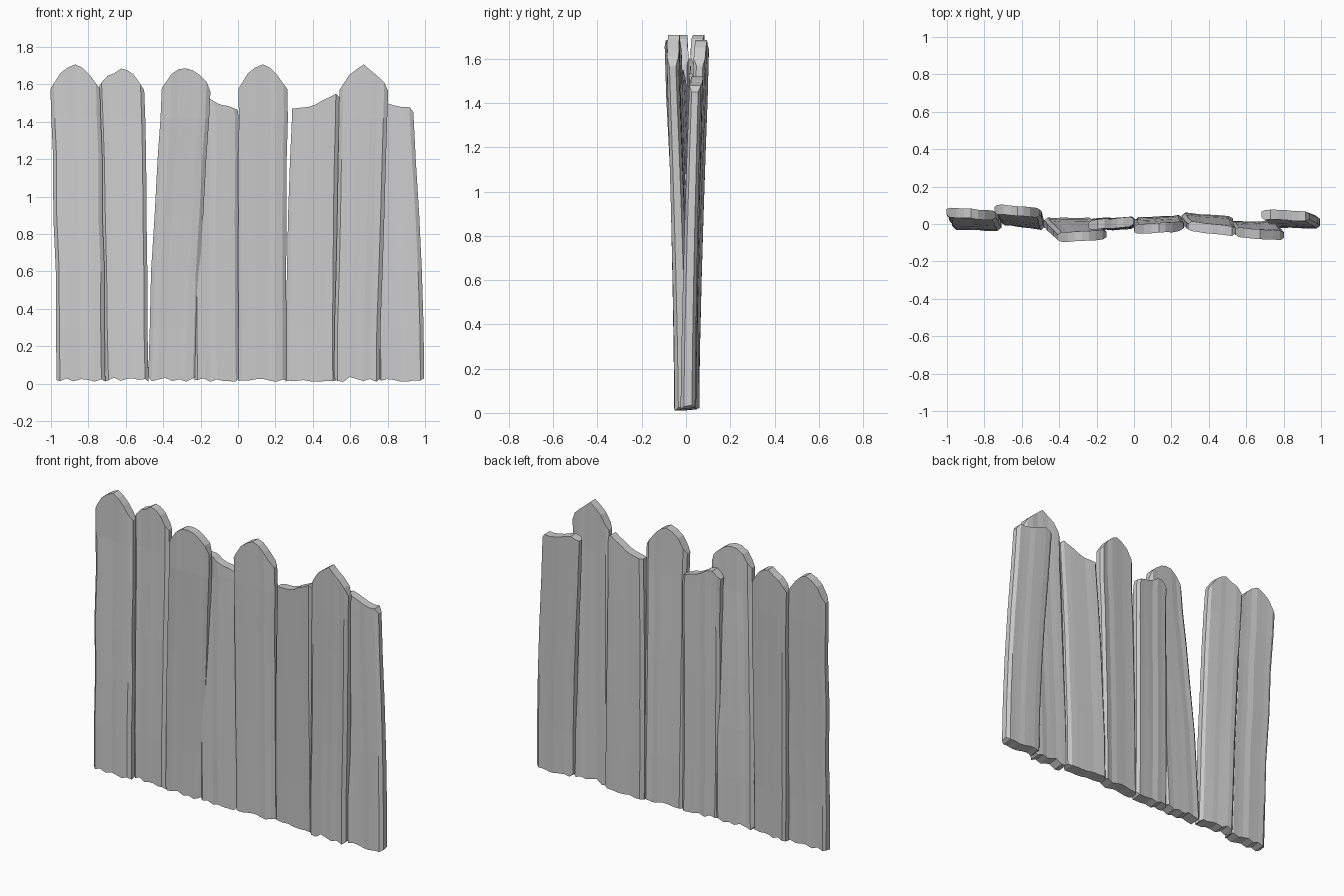
import bpy, bmesh, random

if "Cube" in bpy.data.objects:
    bpy.data.objects.remove(bpy.data.objects["Cube"])

random.seed(7)
US = [0, .07, .2, .35, .5, .64, .78, .92, 1]      # columns across a board
LEVELS = [.3, .6, .9, 1.2, 1.42]                  # rows between foot and head


def height(profile, u):
    """Read the height of a board head at fraction u of its width."""
    for (a, za), (b, zb) in zip(profile, profile[1:]):
        if a <= u <= b:
            return za + (zb - za) * (u - a) / (b - a)
    return profile[-1][1]


def plank(name, foot, head, profile, thick=(.066, .052)):
    """Loft a bevelled board; foot/head = left x, right x, left y, right y."""
    bm = bmesh.new()
    n = len(US)
    # ring of (column, side): front row left to right, then back row
    ring = [(i, -1) for i in range(n)] + [(i, 1) for i in reversed(range(n))]
    foot_z = [random.uniform(.01, .037) for _ in US]
    ripple = [random.uniform(-.003, .003) for _ in US]
    rows = []
    for k in range(len(LEVELS) + 2):
        sway = random.uniform(-.004, .004)
        row = []
        for i, side in ring:
            u = US[i]
            if k == 0:
                z = foot_z[i] + (.006 if side > 0 else 0)
            elif k <= len(LEVELS):
                z = LEVELS[k - 1]
            else:
                z = height(profile, u)
            t = min(z / 1.55, 1.0) ** 1.4
            xl, xr, yl, yr = [a + (b - a) * t for a, b in zip(foot, head)]
            th = thick[0] + (thick[1] - thick[0]) * t
            edge = .55 if i in (0, n - 1) else 1      # bevelled long edges
            y = yl + (yr - yl) * u + side * th / 2 * edge + ripple[i]
            row.append(bm.verts.new((xl + (xr - xl) * u + sway, y, z)))
        rows.append(row)
    m = len(ring)
    for a, b in zip(rows, rows[1:]):
        for j in range(m):
            q = (j + 1) % m
            bm.faces.new((a[j], a[q], b[q], b[j]))
    # foot and head end grain
    for i in range(n - 1):
        f, h = rows[0], rows[-1]
        bm.faces.new((f[i], f[m - 1 - i], f[m - 2 - i], f[i + 1]))
        bm.faces.new((h[i], h[i + 1], h[m - 2 - i], h[m - 1 - i]))
    bmesh.ops.recalc_face_normals(bm, faces=bm.faces)
    me = bpy.data.meshes.new(name)
    bm.to_mesh(me)
    bm.free()
    bpy.context.collection.objects.link(bpy.data.objects.new(name, me))


# head outlines: (fraction of width, height)
POINT = [(0, 1.575), (.2, 1.66), (.35, 1.69), (.5, 1.707), (.64, 1.69), (.78, 1.655), (1, 1.575)]
WORN = [(0, 1.58), (.07, 1.61), (.2, 1.645), (.35, 1.66), (.5, 1.685), (.64, 1.675), (.78, 1.65), (1, 1.57)]
ROUND = [(0, 1.58), (.2, 1.655), (.35, 1.682), (.5, 1.685), (.64, 1.675), (.78, 1.65), (.92, 1.615), (1, 1.56)]
SKEW = [(0, 1.57), (.2, 1.65), (.35, 1.68), (.5, 1.707), (.64, 1.675), (.78, 1.645), (.92, 1.61), (1, 1.565)]
BROKEN_A = [(0, 1.49), (.2, 1.535), (.35, 1.53), (.5, 1.505), (.64, 1.49), (.78, 1.485), (1, 1.465)]
BROKEN_B = [(0, 1.47), (.35, 1.48), (.5, 1.493), (.64, 1.515), (.78, 1.53), (.92, 1.55), (1, 1.53)]
BROKEN_C = [(0, 1.50), (.2, 1.52), (.35, 1.51), (.5, 1.495), (.64, 1.485), (.78, 1.478), (.92, 1.48), (1, 1.45)]

# boards from left to right
plank("plank_1", (-.97, -.71, .005, -.005), (-1.0, -.735, .065, .045), POINT)
plank("plank_2", (-.71, -.48, .03, .0), (-.745, -.50, .08, .06), WORN)
plank("plank_3", (-.48, -.22, .0, .0), (-.41, -.15, -.072, -.058), ROUND)
plank("plank_4", (-.235, .005, -.002, .005), (-.24, .0, -.005, .012), BROKEN_A)
plank("plank_5", (.0, .255, .0, .015), (.005, .267, -.03, -.012), POINT)
plank("plank_6", (.25, .525, .028, .01), (.295, .545, -.015, -.038), BROKEN_B)
plank("plank_7", (.515, .76, -.018, -.018), (.54, .80, -.045, -.062), SKEW)
plank("plank_8", (.75, .998, .01, .01), (.675, .93, .05, .045), BROKEN_C)
